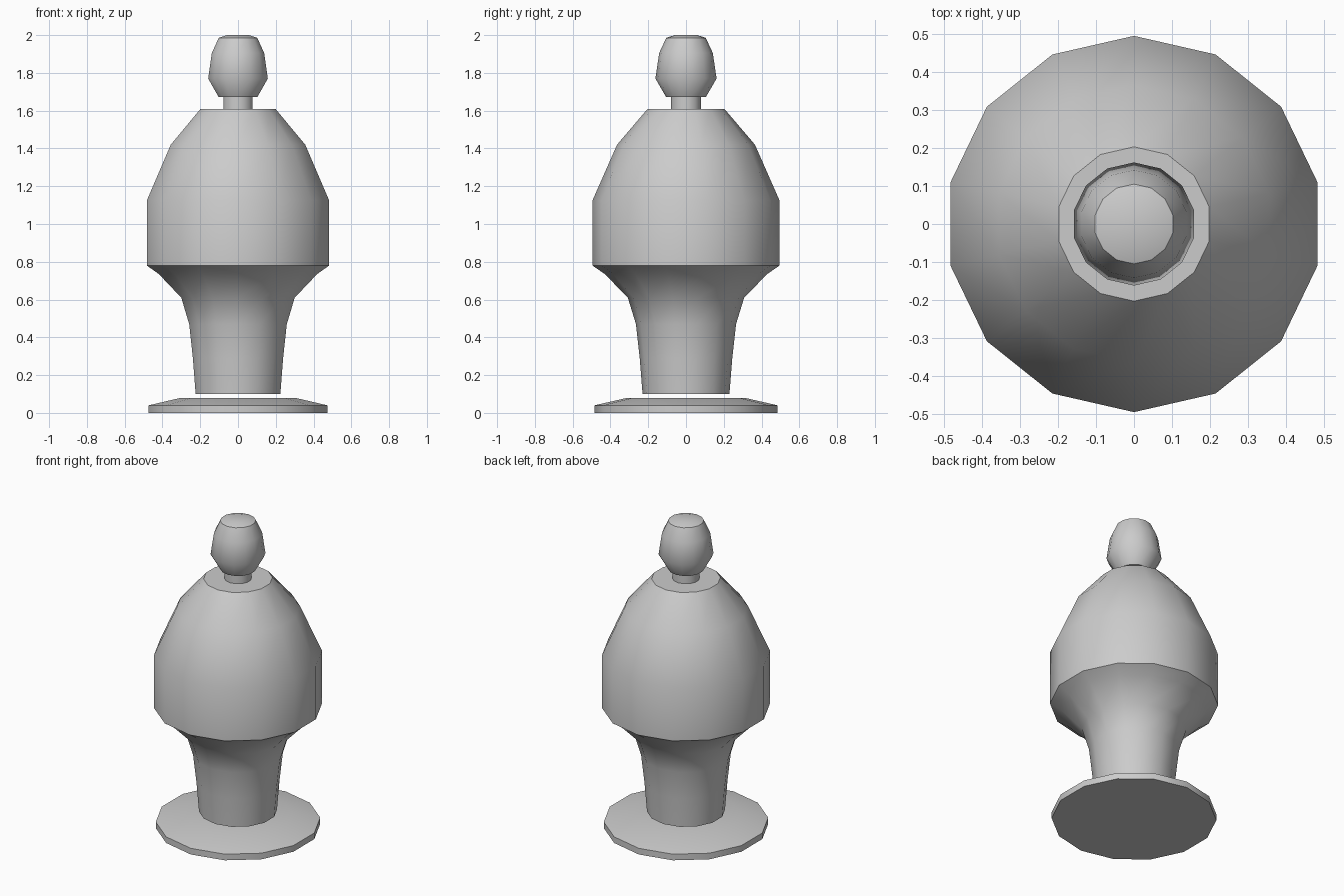
import bpy
import bmesh
from math import radians, sin, cos, pi

if "Cube" in bpy.data.objects:
    bpy.data.objects.remove(bpy.data.objects["Cube"], do_unlink=True)

SIDES = 14

grey = bpy.data.materials.new("plain grey")
grey.use_nodes = True
grey.diffuse_color = (0.6, 0.6, 0.6, 1)
grey.node_tree.nodes["Principled BSDF"].inputs["Base Color"].default_value = (0.6, 0.6, 0.6, 1)


def turned_part(name, profile):
    """Lathe a list of (radius, height) points around z, with flat end caps."""
    bm = bmesh.new()
    rings = []
    for r, z in profile:
        angles = [2 * pi * i / SIDES + pi / 2 for i in range(SIDES)]
        rings.append([bm.verts.new((r * cos(a), r * sin(a), z)) for a in angles])
    for low, high in zip(rings, rings[1:]):
        for i in range(SIDES):
            j = (i + 1) % SIDES
            bm.faces.new((low[i], low[j], high[j], high[i]))
    bm.faces.new(rings[0][::-1])
    bm.faces.new(rings[-1])
    mesh = bpy.data.meshes.new(name)
    bm.to_mesh(mesh)
    bm.free()
    mesh.materials.append(grey)
    obj = bpy.data.objects.new(name, mesh)
    bpy.context.collection.objects.link(obj)
    bpy.ops.object.select_all(action="DESELECT")
    obj.select_set(True)
    bpy.context.view_layer.objects.active = obj
    bpy.ops.object.shade_smooth_by_angle(angle=radians(42))
    return obj


# Round foot plate, a little below the stem
turned_part("foot_plate", [(0.485, 0), (0.485, 0.04), (0.31, 0.08)])

# Flared stem and domed body in one turning
turned_part("stem_and_body", [
    (0.23, 0.10), (0.245, 0.29), (0.265, 0.47), (0.308, 0.61), (0.43, 0.735),
    (0.495, 0.78), (0.495, 1.125), (0.365, 1.42), (0.203, 1.61)])

# Short neck and the knob on top
turned_part("neck", [(0.08, 1.61), (0.08, 1.675)])
turned_part("knob", [
    (0.105, 1.672), (0.162, 1.77), (0.142, 1.905), (0.105, 1.985), (0.06, 2.0)])
